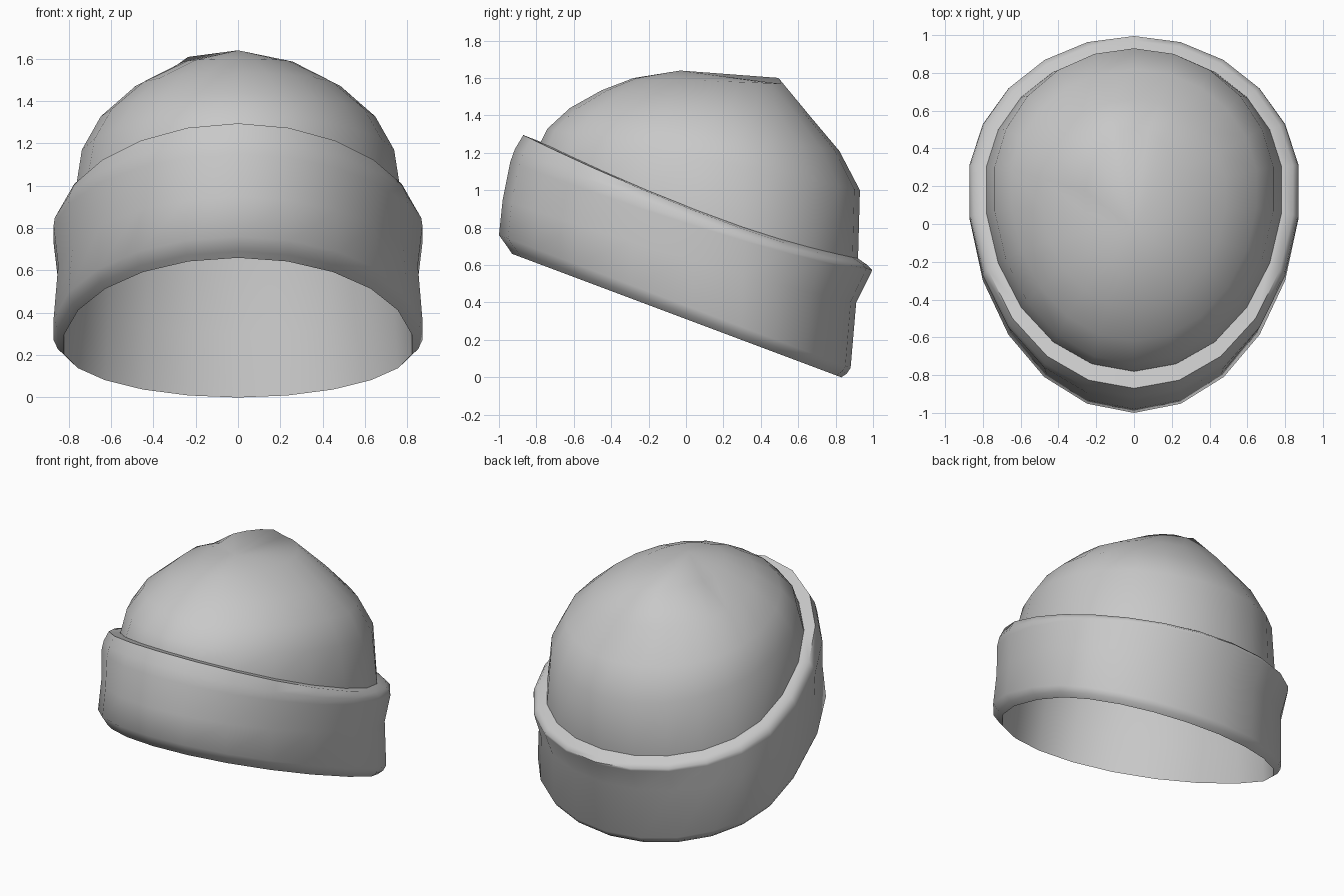
import bpy, bmesh, math

if "Cube" in bpy.data.objects:
    bpy.data.objects.remove(bpy.data.objects["Cube"])

SEGMENTS = 22

wool = bpy.data.materials.new("grey wool")
wool.diffuse_color = (0.58, 0.58, 0.58, 1)
wool.use_nodes = True
wool.node_tree.nodes["Principled BSDF"].inputs["Base Color"].default_value = wool.diffuse_color


def ring(front, back, width, widest_y, sag=0.0, lump=0.0):
    """Tilted egg-shaped loop through a front (y, z), a back (y, z) and a half width."""
    (yf, zf), (yb, zb) = front, back
    points = []
    for i in range(SEGMENTS):
        a = 2 * math.pi * i / SEGMENTS - math.pi / 2
        reach = widest_y - yf if math.sin(a) < 0 else yb - widest_y
        x = width * math.cos(a)
        y = widest_y + reach * math.sin(a)
        z = zf + (zb - zf) * (y - yf) / (yb - yf) - sag * math.cos(a) ** 2
        if x < -0.05 and y > 0.2:      # soft slump at the back left
            z += lump
        points.append((x, y, z))
    return points


def loft(name, rings, apex=None):
    """Skin neighbouring rings, with an optional closing point."""
    bm = bmesh.new()
    loops = [[bm.verts.new(p) for p in r] for r in rings]
    for low, high in zip(loops, loops[1:]):
        for i in range(SEGMENTS):
            j = (i + 1) % SEGMENTS
            bm.faces.new((low[i], low[j], high[j], high[i]))
    if apex:
        top = bm.verts.new(apex)
        for i in range(SEGMENTS):
            bm.faces.new((loops[-1][i], loops[-1][(i + 1) % SEGMENTS], top))
    mesh = bpy.data.meshes.new(name)
    bm.to_mesh(mesh)
    bm.free()
    mesh.materials.append(wool)
    obj = bpy.data.objects.new(name, mesh)
    bpy.context.collection.objects.link(obj)
    bpy.ops.object.select_all(action='DESELECT')
    obj.select_set(True)
    bpy.context.view_layer.objects.active = obj
    bpy.ops.object.shade_smooth_by_angle(angle=math.radians(60))
    return obj


# Lower fold shared by the crown and the cuff
hem = ring((-0.93, 0.66), (0.83, 0.00), 0.83, 0.2)

# Crown: runs from the hem, up inside the cuff, to the top
loft("crown", [
    hem,
    ring((-0.88, 0.90), (0.87, 0.30), 0.81, 0.2, 0.03),
    ring((-0.78, 1.25), (0.92, 0.64), 0.79, 0.2, 0.06),
    ring((-0.74, 1.33), (0.93, 1.00), 0.745, 0.2),
    ring((-0.62, 1.44), (0.82, 1.21), 0.655, 0.2),
    ring((-0.45, 1.535), (0.66, 1.40), 0.49, 0.17, 0, 0.02),
    ring((-0.28, 1.60), (0.51, 1.57), 0.26, 0.12, 0, 0.03),
], apex=(0, -0.03, 1.64))

# Cuff: folded outward from the hem, tucked against the crown at its top
loft("cuff", [
    hem,
    ring((-0.95, 0.69), (0.86, 0.02), 0.86, 0.2),
    ring((-1.00, 0.76), (0.88, 0.05), 0.88, 0.2),
    ring((-0.98, 0.95), (0.91, 0.40), 0.858, 0.2, 0.03),
    ring((-0.94, 1.15), (0.99, 0.56), 0.88, 0.2, 0.04),
    ring((-0.915, 1.22), (0.995, 0.575), 0.875, 0.2, 0.05),
    ring((-0.87, 1.295), (0.97, 0.60), 0.85, 0.2, 0.06),
    ring((-0.78, 1.26), (0.92, 0.635), 0.79, 0.2, 0.06),
])
